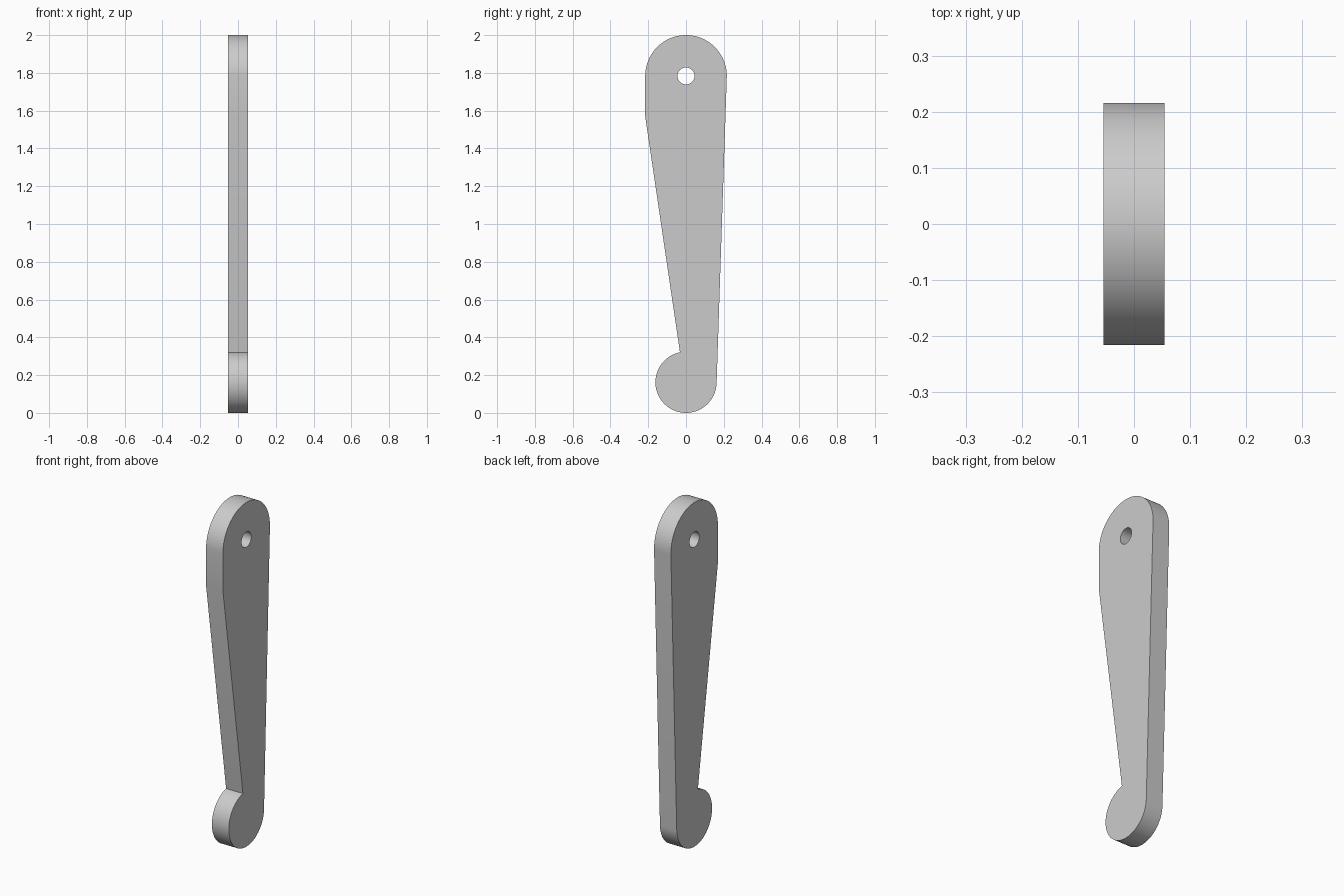
import bpy, bmesh
from math import sin, cos, asin, acos, pi, radians

cube = bpy.data.objects.get("Cube")
if cube:
    bpy.data.objects.remove(cube, do_unlink=True)

HALF = 0.054                 # half thickness
TOP_Z, TOP_R = 1.784, 0.216  # rounded head
TIP_Z, TIP_R = 0.162, 0.162  # round foot
HOLE_R = 0.045


def arc(z, r, start, end, steps):
    """Points (y, z) on an arc; angles measured from +y towards +z."""
    return [(r * cos(start + (end - start) * i / steps),
             z + r * sin(start + (end - start) * i / steps)) for i in range(steps + 1)]


# Outline: head arc, straight front edge, taper to the notch, foot arc, tangent back edge
tangent = -asin((TOP_R - TIP_R) / (TOP_Z - TIP_Z))
notch_y = -0.032
notch = acos(notch_y / TIP_R)
outline = arc(TOP_Z, TOP_R, tangent, pi, 48)
outline.append((-TOP_R, 1.57))
outline += arc(TIP_Z, TIP_R, notch, 2 * pi + tangent, 56)
hole = arc(TOP_Z, HOLE_R, 0, 2 * pi, 32)[:-1]

# Flat plate with a pivot hole, extruded to thickness
bm = bmesh.new()
for loop in (outline, hole):
    verts = [bm.verts.new((-HALF, y, z)) for y, z in loop]
    for a, b in zip(verts, verts[1:] + verts[:1]):
        bm.edges.new((a, b))
bmesh.ops.triangle_fill(bm, edges=bm.edges[:], use_beauty=True, normal=(1, 0, 0))
side = bmesh.ops.extrude_face_region(bm, geom=bm.faces[:], use_keep_orig=True)
bmesh.ops.translate(bm, vec=(2 * HALF, 0, 0),
                    verts=[g for g in side["geom"] if isinstance(g, bmesh.types.BMVert)])
bmesh.ops.recalc_face_normals(bm, faces=bm.faces[:])

mesh = bpy.data.meshes.new("lever_arm")
bm.to_mesh(mesh)
bm.free()
lever = bpy.data.objects.new("lever_arm", mesh)
bpy.context.collection.objects.link(lever)

# Plain grey
grey = bpy.data.materials.new("light grey")
grey.use_nodes = True
colour = (0.6, 0.6, 0.6, 1)
grey.diffuse_color = colour
grey.node_tree.nodes["Principled BSDF"].inputs["Base Color"].default_value = colour
mesh.materials.append(grey)

# Smooth rims with sharp edges
bpy.ops.object.select_all(action="DESELECT")
lever.select_set(True)
bpy.context.view_layer.objects.active = lever
bpy.ops.object.shade_smooth_by_angle(angle=radians(30))
